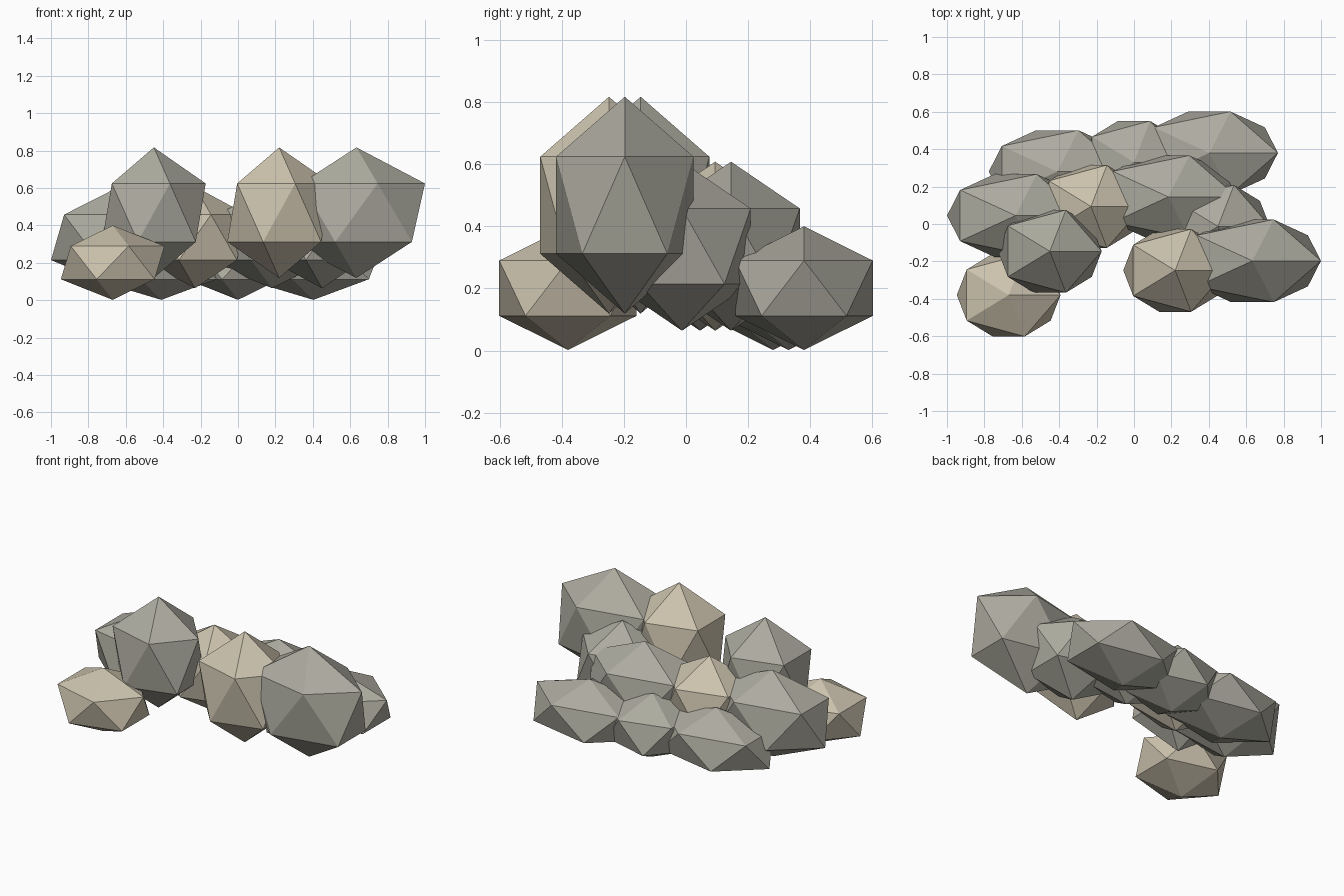
import bpy

if "Cube" in bpy.data.objects:
    bpy.data.objects.remove(bpy.data.objects["Cube"])


def material(name, rgb):
    mat = bpy.data.materials.new(name)
    mat.diffuse_color = (*rgb, 1)
    mat.use_nodes = True
    mat.node_tree.nodes["Principled BSDF"].inputs["Base Color"].default_value = mat.diffuse_color
    return mat


grey = material("grey_stone", (0.42, 0.41, 0.35))
tan = material("tan_stone", (0.60, 0.54, 0.42))

LONG, SHORT, DEPTH = 0.41, 0.31, 0.26   # half sizes shared by all the stones


def stone(name, x, y, z, rx, rz, mat):
    # flat-faced 20-sided boulder
    bpy.ops.mesh.primitive_ico_sphere_add(subdivisions=1, radius=1, location=(x, y, z))
    ob = bpy.context.object
    ob.name = name
    ob.scale = (rx, DEPTH, rz)
    bpy.ops.object.transform_apply(location=False, rotation=False, scale=True)
    ob.data.materials.append(mat)


# each layer: centre height, half height, stones (x, y, half width, colour)
layers = {
    "low_stone": (0.201, 0.199, [
        (-0.67, -0.38, SHORT, tan),
        (-0.41, 0.28, LONG, grey),
        (0.0, 0.33, SHORT, grey),
        (0.403, 0.38, LONG, grey)]),
    "middle_stone": (0.336, 0.272, [
        (-0.633, 0.045, LONG, grey),
        (-0.23, 0.094, SHORT, tan),
        (0.183, 0.145, LONG, grey),
        (0.449, -0.013, SHORT, grey)]),
    "top_stone": (0.468, 0.349, [
        (-0.45, -0.146, SHORT, grey),
        (0.22, -0.248, SHORT, tan),
        (0.633, -0.197, LONG, grey)]),
}

for name, (z, rz, stones) in layers.items():
    for i, (x, y, rx, mat) in enumerate(stones, 1):
        stone(f"{name}_{i}", x, y, z, rx, rz, mat)
